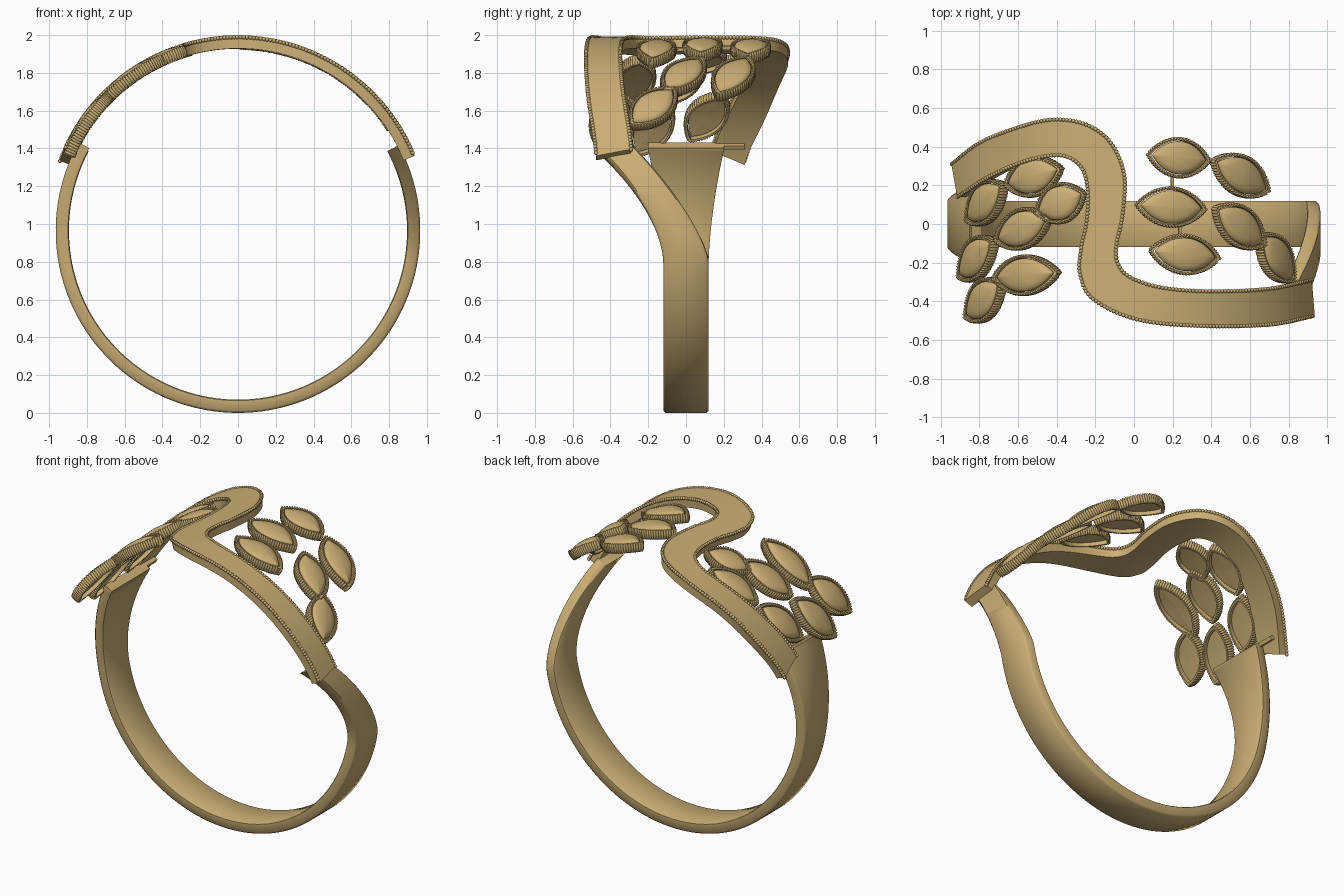
import bpy, bmesh, math
from mathutils import Vector

if "Cube" in bpy.data.objects:
    bpy.data.objects.remove(bpy.data.objects["Cube"])

gold = bpy.data.materials.new("gold")
gold.diffuse_color = (0.6, 0.43, 0.18, 1)
gold.use_nodes = True
gold.node_tree.nodes["Principled BSDF"].inputs["Base Color"].default_value = gold.diffuse_color
ZC = 0.984          # axis height of the decorated top
RL = 0.98           # radius the leaves lie on


def polar(theta, y, r, zc=ZC):
    """Point at angle theta from straight up, wrapped round the y axis."""
    return Vector((r * math.sin(theta), y, zc + r * math.cos(theta)))


def loft(bm, sections, loop=False, caps=True):
    """Skin a list of closed sections."""
    rows = [[bm.verts.new(p) for p in s] for s in sections]
    n = len(rows[0])
    pairs = list(zip(rows, rows[1:])) + ([(rows[-1], rows[0])] if loop else [])
    for a, b in pairs:
        for i in range(n):
            j = (i + 1) % n
            bm.faces.new((a[i], a[j], b[j], b[i]))
    if caps and not loop:
        bm.faces.new(rows[0])
        bm.faces.new(rows[-1][::-1])


def bead(bm, place, size, seg=8, rings=6):
    """Ellipsoid whose local coordinates go through a placing function."""
    for v in bmesh.ops.create_uvsphere(bm, u_segments=seg, v_segments=rings, radius=1)["verts"]:
        v.co = place(v.co.x * size[0], v.co.y * size[1], v.co.z * size[2])


def finish(bm, name):
    bmesh.ops.recalc_face_normals(bm, faces=bm.faces)
    me = bpy.data.meshes.new(name)
    bm.to_mesh(me)
    bm.free()
    ob = bpy.data.objects.new(name, me)
    bpy.context.collection.objects.link(ob)
    me.materials.append(gold)
    bpy.ops.object.select_all(action='DESELECT')
    ob.select_set(True)
    bpy.context.view_layer.objects.active = ob
    bpy.ops.object.shade_smooth_by_angle(angle=math.radians(50))
    return ob


def spline(pts, per=8):
    """Catmull-Rom curve through the points."""
    p = [Vector(q) for q in pts]
    p = [2 * p[0] - p[1]] + p + [2 * p[-1] - p[-2]]
    out = []
    for i in range(1, len(p) - 2):
        a, b, c, d = p[i - 1:i + 3]
        for k in range(per):
            t = k / per
            out.append(0.5 * (2 * b + (c - a) * t + (2 * a - 5 * b + 4 * c - d) * t * t
                              + (3 * b - a - 3 * c + d) * t ** 3))
    return out + [p[-2]]


def resample(pts, step):
    """Evenly spaced points along a polyline."""
    lens = [(b - a).length for a, b in zip(pts, pts[1:])]
    n = max(2, round(sum(lens) / step))
    gap, out, need, done = sum(lens) / n, [], 0, 0
    for a, b, l in zip(pts, pts[1:], lens):
        while need <= done + l and l > 0:
            out.append(a.lerp(b, (need - done) / l))
            need += gap
        done += l
    return out


# shank: open ring, right end sweeps to the front, left end flares
bm = bmesh.new()
sections = []
for i in range(97):
    e = -208 + 236 * i / 96            # elevation, -90 is the bottom
    left = e < -90
    elev = -180 - e if left else e
    s = max(0, (elev + 10) / 38)
    if left:
        y0, y1 = -0.12 - 0.08 * s ** 1.5, 0.12 + 0.08 * s ** 1.5
    else:
        y0, y1 = -0.12 - 0.36 * s ** 1.65, 0.12 - 0.40 * s ** 1.4
    th, c = math.radians(90 - e), 0.008
    prof = [(y0 + c, .895), (y1 - c, .895), (y1, .9), (y1, .953),
            (y1 - 1.5 * c, .965), (y0 + 1.5 * c, .965), (y0, .953), (y0, .9)]
    sections.append([polar(th, y, r, 0.965) for y, r in prof])
loft(bm, sections)
finish(bm, "shank")

# cross bar on the flared end, with a thin pin reaching the ribbon
bm = bmesh.new()
for ya, yb, r0, r1 in [(-0.2, 0.2, 0.9, 0.96), (0.19, 0.31, 0.925, 0.952)]:
    loft(bm, [[polar(math.radians(a), y, r, 0.965) for a, r in
               [(-62.5, r0), (-62.5, r1), (-61, r1), (-61, r0)]] for y in (ya, yb)])
finish(bm, "cross_bar")

# S-shaped ribbon, drawn in plan by its two edges
edge_a = spline([(-.945, .31), (-.8, .42), (-.6, .5), (-.42, .54), (-.25, .515), (-.12, .42),
                 (-.05, .25), (-.06, .04), (-.09, -.1), (-.085, -.2), (-.02, -.275),
                 (.15, -.33), (.4, -.348), (.7, -.335), (.92, -.29)])
edge_b = spline([(-.915, .14), (-.76, .24), (-.58, .32), (-.42, .355), (-.33, .34), (-.265, .28),
                 (-.24, .17), (-.245, .02), (-.275, -.13), (-.28, -.26), (-.21, -.39),
                 (.02, -.495), (.36, -.528), (.71, -.52), (.935, -.475)])
RO, RI = 1.008, 0.945


def wrap(p, r):
    return polar(math.asin(p.x / RO), p.y, r)


bm = bmesh.new()
loft(bm, [[wrap(a, RO), wrap(a.lerp(b, .5), RO), wrap(b, RO),
           wrap(b, RI), wrap(a.lerp(b, .5), RI), wrap(a, RI)] for a, b in zip(edge_a, edge_b)])
finish(bm, "ribbon")

# beaded edging on the ribbon
bm = bmesh.new()
for edge in (edge_a, edge_b):
    for p in resample([wrap(q, 1.005) for q in edge], 0.018):
        bead(bm, lambda x, y, z: p + Vector((x, y, z)), (.011, .011, .011))
finish(bm, "ribbon_beads")

# leaves, given by their two tips in plan
leaves = [(-.67, .20, -.365, .29), (-.515, .05, -.245, .165), (-.72, -.09, -.425, .04),
          (-.865, .01, -.67, .21), (-.905, -.28, -.72, -.08), (-.73, -.28, -.38, -.25),
          (-.87, -.49, -.68, -.30),
          (.06, .36, .40, .325), (.40, .335, .70, .165), (.0, .10, .38, .075),
          (.07, -.135, .45, -.18), (.41, .09, .68, -.115), (.65, -.05, .825, -.30)]


def outline(a, b, n=48):
    pts = []
    for i in range(n):
        t = 2 * math.pi * i / n
        s = math.sin(t)
        pts.append(Vector((a * math.cos(t), math.copysign(b * abs(s) ** 1.7, s))))
    return pts


for num, (x0, y0, x1, y1) in enumerate(leaves, 1):
    p0 = Vector((RL * math.asin(x0 / RL), y0))
    p1 = Vector((RL * math.asin(x1 / RL), y1))
    mid, d = (p0 + p1) / 2, (p1 - p0).normalized()
    half = (p1 - p0).length / 2 - 0.012

    def place(u, v, h):
        q = mid + d * u + Vector((-d.y, d.x)) * v
        return polar(q.x / RL, q.y, RL + h)

    rim = outline(half, 0.099)
    # hollow setting wall
    bm = bmesh.new()
    loft(bm, [[place(p.x * k, p.y * k, h) for p in rim]
              for k, h in [(1, -.04), (1, .016), (.9, .016), (.9, -.04)]], loop=True)
    finish(bm, f"leaf_frame_{num}")
    # upright ribs round the wall
    bm = bmesh.new()
    for p in resample(rim + [rim[0]], 0.0155)[:-1]:
        bead(bm, lambda x, y, z: place(p.x + x, p.y + y, z - .009), (.0095, .0095, .034))
    finish(bm, f"leaf_ribs_{num}")
    # domed leaf inside the wall
    bm = bmesh.new()
    levels = [(.02, -.018), (.85, -.018), (.87, .008), (.8, .02), (.6, .028), (.3, .033), (.02, .035)]
    loft(bm, [[place(p.x * k, p.y * k, h) for p in rim] for k, h in levels])
    finish(bm, f"leaf_dome_{num}")

# tiny links joining neighbouring leaves
bm = bmesh.new()
for x0, y0, x1, y1 in [(.20, .18, .20, .25), (.24, -.01, .24, -.07)]:
    loft(bm, [[polar(math.asin((x + dx) / RL), y, RL + h) for dx, h in
               [(-.008, -.02), (.008, -.02), (.008, 0), (-.008, 0)]]
              for x, y in [(x0, y0), (x1, y1)]])
finish(bm, "leaf_links")
